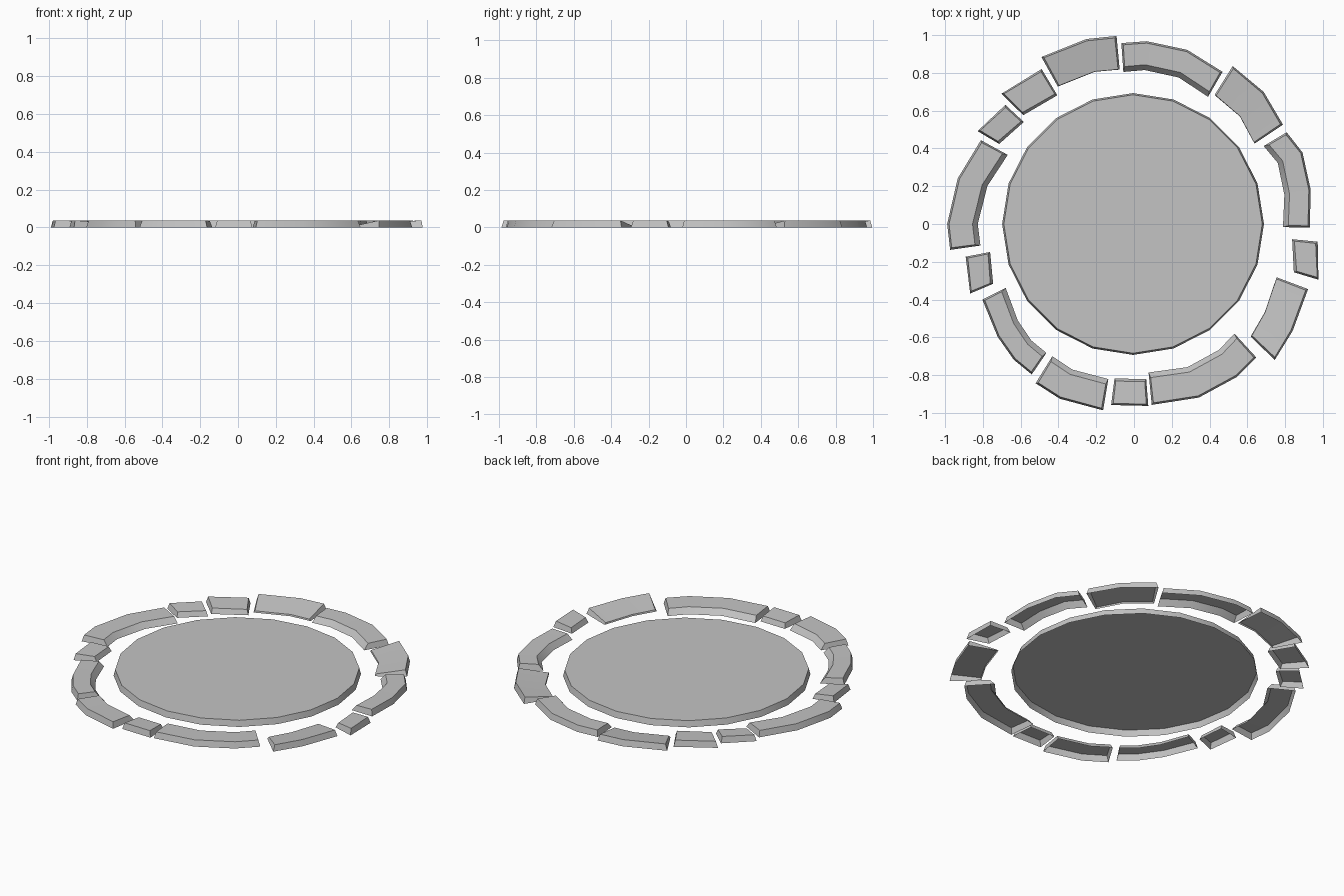
import bpy
import bmesh
from math import radians, sin, cos

default_cube = bpy.data.objects.get("Cube")
if default_cube:
    bpy.data.objects.remove(default_cube, do_unlink=True)

# One plain stone colour
stone_grey = bpy.data.materials.new("stone_grey")
stone_grey.use_nodes = True
colour = (0.55, 0.55, 0.55, 1.0)
stone_grey.diffuse_color = colour
stone_grey.node_tree.nodes["Principled BSDF"].inputs["Base Color"].default_value = colour


def polar(angle, radius, z):
    a = radians(angle)
    return radius * cos(a), radius * sin(a), z


def finish_shell(name, bm):
    """Turn the faces outward, open the underside and create the object."""
    bmesh.ops.recalc_face_normals(bm, faces=bm.faces)
    underside = [f for f in bm.faces if all(v.co.z < 0.0001 for v in f.verts)]
    bmesh.ops.delete(bm, geom=underside, context='FACES')
    mesh = bpy.data.meshes.new(name)
    bm.to_mesh(mesh)
    bm.free()
    mesh.materials.append(stone_grey)
    obj = bpy.data.objects.new(name, mesh)
    bpy.context.collection.objects.link(obj)
    bpy.ops.object.select_all(action='DESELECT')
    obj.select_set(True)
    bpy.context.view_layer.objects.active = obj
    bpy.ops.object.shade_smooth_by_angle(angle=radians(30))
    return obj


def build_stone(name, angles, radii, width, style):
    """Sweep a four-sided section along an arc; the top is narrower than the base."""
    top_inset, inner_z = STYLES[style]
    bm = bmesh.new()
    sections = []
    last = len(angles) - 1
    for i, (angle, radius) in enumerate(zip(angles, radii)):
        # Pull the top in slightly at the two ends
        step = 1 if angles[last] > angles[0] else -1
        shift = 0.6 * step * ((i == 0) - (i == last))
        inner = radius - width
        corners = [
            polar(angle, inner, 0),
            polar(angle, radius, 0),
            polar(angle + shift, radius - 0.01, HEIGHT),
            polar(angle + shift, inner + top_inset, inner_z),
        ]
        sections.append([bm.verts.new(c) for c in corners])
    for a, b in zip(sections, sections[1:]):
        for k in range(4):
            n = (k + 1) % 4
            bm.faces.new((a[k], a[n], b[n], b[k]))
    bm.faces.new(sections[0])
    bm.faces.new(sections[-1])
    finish_shell(name, bm)


HEIGHT = 0.037
# Inset of the inner top edge, and its height
STYLES = {"long": (0.028, 0.034), "short": (0.013, 0.03), "tilted": (0.002, 0.01)}

# Inner floor disc
bm = bmesh.new()
bmesh.ops.create_cone(bm, cap_ends=True, segments=20, radius1=0.693, radius2=0.684, depth=HEIGHT)
bmesh.ops.translate(bm, vec=(-0.005, 0, HEIGHT / 2), verts=bm.verts)
for v in bm.verts:
    v.co.z = max(v.co.z, 0)
finish_shell("floor_disc", bm)

# Ring of separate kerb stones: arc angles, outer radii, width, style
build_stone("back_stone", (94, 86, 73, 59.8), (.96, .97, .964, .932), .153, "long")
build_stone("back_left_tilted_stone", (58, 45.5, 33.7), (.986, .98, .948), .181, "tilted")
build_stone("left_stone", (31, 23, 11, -1.2), (.943, .969, .953, .931), .142, "long")
build_stone("left_small_stone", (-5.5, -16.8), (.977, 1.02), .136, "short")
build_stone("front_left_tilted_stone", (-20.5, -34, -44), (.984, 1.013, 1.036), .178, "tilted")
build_stone("front_left_stone", (-47.5, -56, -69.5, -84.4), (.959, .976, .981, .962), .172, "long")
build_stone("front_small_stone", (-85.5, -97.2), (.966, .966), .142, "short")
build_stone("front_right_stone", (-99.4, -113, -121.7), (1.0, 1.005, .991), .168, "long")
build_stone("right_front_stone", (-124.2, -131.5, -140.4, -153.5), (.963, .96, .937, .897), .138, "long")
build_stone("right_small_stone", (-157, -169), (.942, .908), .132, "short")
build_stone("right_stone", (188, 180, 165.5, 151.3), (.983, .989, .964, .924), .162, "long")
build_stone("back_right_small_stone", (149.3, 137.2), (.963, .928), .133, "short")
build_stone("back_right_block_stone", (135.5, 120.8), (.984, .955), .162, "short")
build_stone("back_right_tilted_stone", (119, 104.4, 95.3), (1.011, 1.011, 1.0), .179, "tilted")
